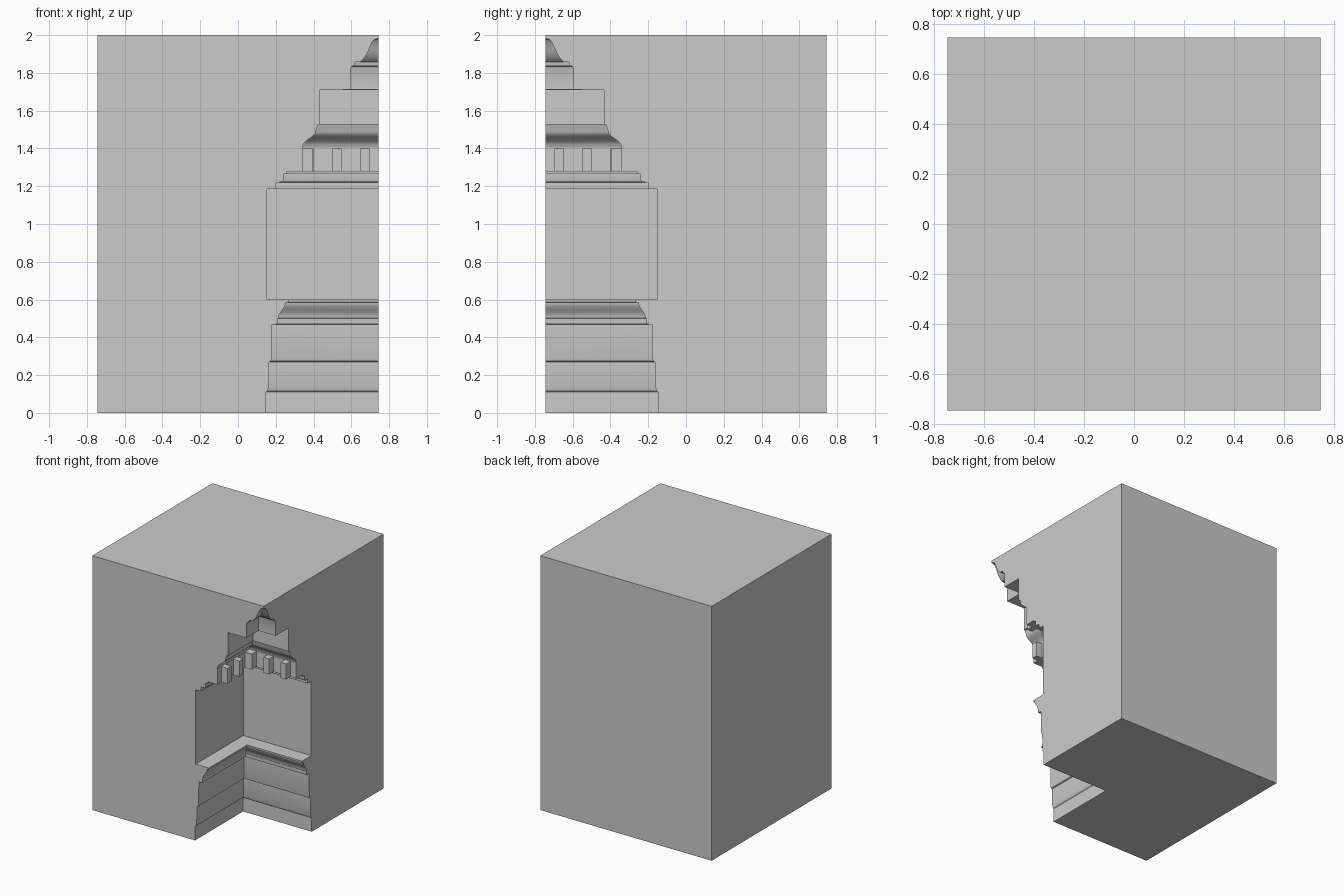
import bpy, bmesh, math

if "Cube" in bpy.data.objects:
    bpy.data.objects.remove(bpy.data.objects["Cube"])

HALF, HEIGHT = 0.745, 2.0
CX, CY = HALF, -HALF          # axis of the hollowed-out tower: the front right corner


def ogee(w0, z0, w1, z1, n=8):
    """S-shaped moulding between two profile points."""
    return [(w0 + (w1 - w0) * (1 - math.cos(math.pi * i / n)) / 2,
             z0 + (z1 - z0) * i / n) for i in range(n + 1)]


def new_object(name, bm):
    bmesh.ops.recalc_face_normals(bm, faces=bm.faces)
    mesh = bpy.data.meshes.new(name)
    bm.to_mesh(mesh)
    bm.free()
    obj = bpy.data.objects.new(name, mesh)
    bpy.context.collection.objects.link(obj)
    return obj


def add_box(bm, x0, x1, y0, y1, z0, z1):
    verts = bmesh.ops.create_cube(bm, size=1)["verts"]
    for v in verts:
        v.co = (x1 if v.co.x > 0 else x0, y1 if v.co.y > 0 else y0,
                z1 if v.co.z > 0 else z0)


def square_tower(name, profile, apex_z):
    """Square rings stacked along a (half width, height) profile, closed by an apex."""
    bm = bmesh.new()
    rings = [[bm.verts.new((CX + sx * w, CY + sy * w, z))
              for sx, sy in ((-1, -1), (1, -1), (1, 1), (-1, 1))] for w, z in profile]
    bm.faces.new(rings[0])
    for a, b in zip(rings, rings[1:]):
        for i in range(4):
            j = (i + 1) % 4
            bm.faces.new((a[i], a[j], b[j], b[i]))
    tip = bm.verts.new((CX, CY, apex_z))
    for i in range(4):
        bm.faces.new((rings[-1][i], rings[-1][(i + 1) % 4], tip))
    return new_object(name, bm)


def carve(target, cutter):
    cutter.hide_render = True
    mod = target.modifiers.new("carve", "BOOLEAN")
    mod.operation, mod.solver, mod.object = "DIFFERENCE", "EXACT", cutter
    bpy.context.view_layer.objects.active = target
    bpy.ops.object.modifier_apply(modifier=mod.name)
    bpy.data.objects.remove(cutter)


# Solid block
bm = bmesh.new()
add_box(bm, -HALF, HALF, -HALF, HALF, 0, HEIGHT)
block = new_object("carved_block", bm)

# Tower-shaped hollow: plinth, shaft, cornice, attic, cap
profile = [(0.597, -0.1), (0.597, 0.11), (0.588, 0.118), (0.583, 0.135), (0.58, 0.27),
           (0.571, 0.275), (0.567, 0.29), (0.564, 0.468), (0.535, 0.47), (0.533, 0.5)]
profile += ogee(0.53, 0.503, 0.492, 0.585)
profile += [(0.478, 0.586), (0.478, 0.6), (0.591, 0.601), (0.591, 1.185),
            (0.545, 1.186), (0.545, 1.22), (0.51, 1.222), (0.505, 1.235),
            (0.505, 1.264), (0.485, 1.265), (0.485, 1.277), (0.35, 1.278),
            (0.35, 1.4), (0.405, 1.401), (0.404, 1.41)]
profile += ogee(0.402, 1.413, 0.333, 1.49)
profile += [(0.325, 1.515), (0.322, 1.526), (0.311, 1.527), (0.311, 1.71),
            (0.15, 1.711), (0.15, 1.82), (0.142, 1.835), (0.13, 1.836),
            (0.126, 1.857), (0.098, 1.858), (0.085, 1.87), (0.07, 1.887),
            (0.058, 1.91), (0.047, 1.938), (0.035, 1.962), (0.022, 1.977)]
carve(block, square_tower("tower_hollow", profile, 1.982))

# Pockets of the dentil row, as bars running in both directions
for along_x in (True, False):
    bm = bmesh.new()
    for i in range(-2, 3):
        lo, hi = i * 0.148 - 0.05, i * 0.148 + 0.05
        r = 0.403
        if along_x:
            add_box(bm, CX - r, CX + r, CY + lo, CY + hi, 1.271, 1.407)
        else:
            add_box(bm, CX + lo, CX + hi, CY - r, CY + r, 1.271, 1.407)
    carve(block, new_object("dentil_pockets", bm))

# Smooth mouldings, crisp edges
bpy.ops.object.select_all(action="DESELECT")
block.select_set(True)
bpy.context.view_layer.objects.active = block
bpy.ops.object.shade_smooth_by_angle(angle=math.radians(30))
